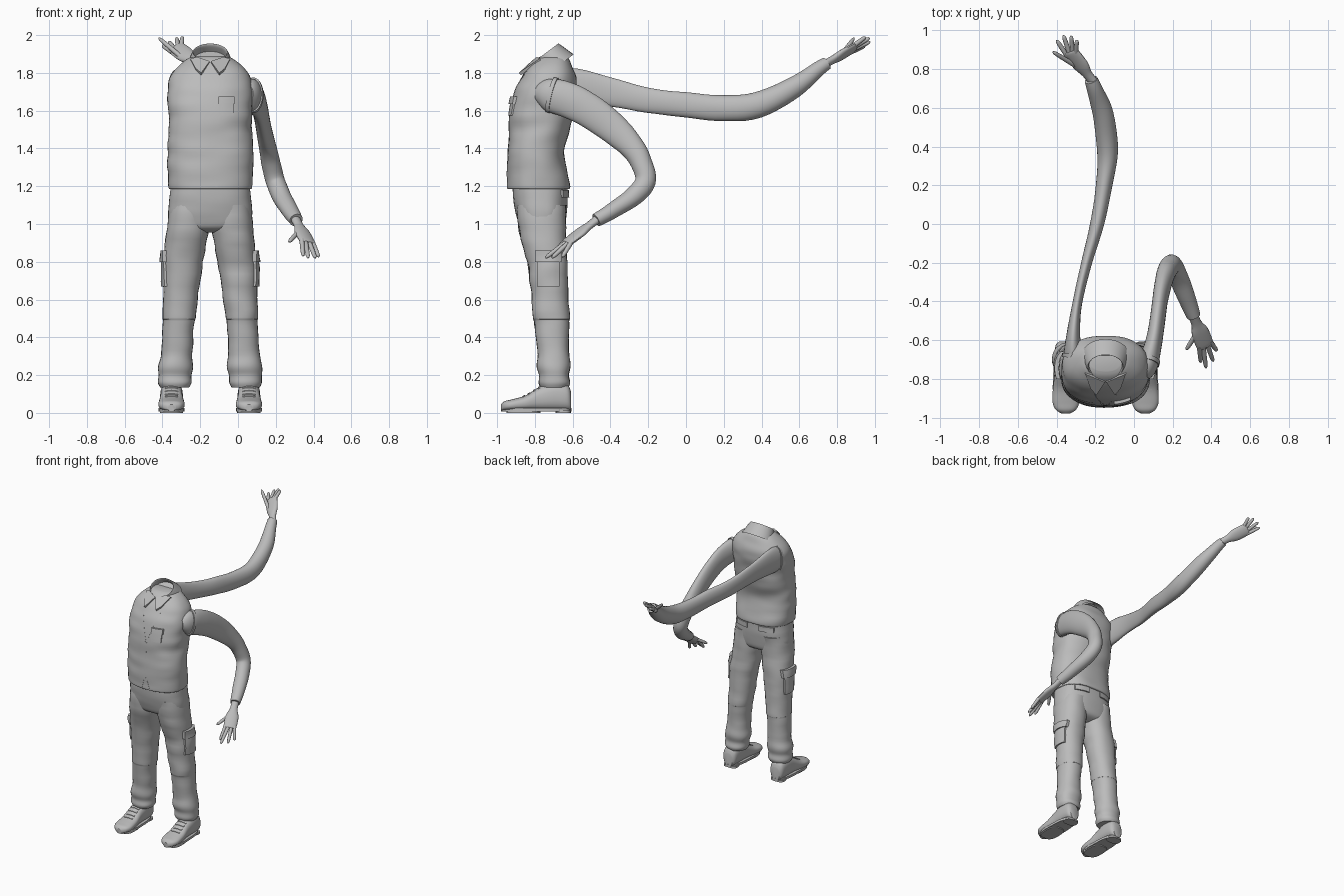
import bpy, bmesh, math
from mathutils import Vector, noise
from mathutils.bvhtree import BVHTree

if "Cube" in bpy.data.objects:
    bpy.data.objects.remove(bpy.data.objects["Cube"])

AX = -0.147  # body centre line
X, Y, Z = Vector((1, 0, 0)), Vector((0, 1, 0)), Vector((0, 0, 1))

grey = bpy.data.materials.new("plain grey")
grey.use_nodes = True
GREY = (0.5, 0.5, 0.5, 1)
grey.diffuse_color = GREY
grey.node_tree.nodes["Principled BSDF"].inputs["Base Color"].default_value = GREY


def finish(name, bm, angle=40):
    bmesh.ops.recalc_face_normals(bm, faces=bm.faces)
    mesh = bpy.data.meshes.new(name)
    bm.to_mesh(mesh)
    bm.free()
    mesh.materials.append(grey)
    ob = bpy.data.objects.new(name, mesh)
    bpy.context.collection.objects.link(ob)
    bpy.ops.object.select_all(action='DESELECT')
    ob.select_set(True)
    bpy.context.view_layer.objects.active = ob
    bpy.ops.object.shade_smooth_by_angle(angle=math.radians(angle))
    return ob


def spline(stations, steps):
    """Smooth curve through the stations."""
    pts = [Vector(s) for s in stations]
    out = []
    for i in range(len(pts) - 1):
        a, b, c, d = pts[max(i - 1, 0)], pts[i], pts[i + 1], pts[min(i + 2, len(pts) - 1)]
        for k in range(steps):
            t = k / steps
            out.append(b + (c - a) * (t / 2) + (a * 2 - b * 5 + c * 4 - d) * (t * t / 2)
                       + (b * 3 - a - c * 3 + d) * (t ** 3 / 2))
    return out + [pts[-1]]


def loft(name, stations, ref=X, normal=None, power=2.0, seg=28, steps=5, folds=0.0, caps=True):
    """Skin of oval rings; each station is x, y, z, half width, half depth."""
    st = spline(stations, steps)
    bm = bmesh.new()
    rings = []
    for i, s in enumerate(st):
        c = Vector(s[:3])
        n = normal or (Vector(st[min(i + 1, len(st) - 1)][:3]) - Vector(st[max(i - 1, 0)][:3])).normalized()
        u = (ref - n * ref.dot(n)).normalized()
        v = n.cross(u)
        ring = []
        for k in range(seg):
            a = math.tau * k / seg
            ca, sa = math.cos(a), math.sin(a)
            p = (u * math.copysign(abs(ca) ** (2 / power), ca) * s[3]
                 + v * math.copysign(abs(sa) ** (2 / power), sa) * s[4])
            q = c + p
            if folds:
                p *= 1 + folds * noise.noise(Vector((q.x * 7, q.y * 7, q.z * 15)))
            ring.append(bm.verts.new(c + p))
        rings.append(ring)
    for r, t in zip(rings, rings[1:]):
        for k in range(seg):
            bm.faces.new((r[k], r[(k + 1) % seg], t[(k + 1) % seg], t[k]))
    if caps:
        bm.faces.new(rings[0])
        bm.faces.new(rings[-1])
    return finish(name, bm)


def bvh(ob):
    return BVHTree.FromPolygons([v.co for v in ob.data.vertices], [p.vertices for p in ob.data.polygons])


def patch(name, tree, corners, way, thick=0.008, nx=6, ny=6):
    """Cloth plate laid on a surface: four corners thrown along a direction."""
    a, b, c, d = [Vector(p) for p in corners]
    bm = bmesh.new()
    grid = []
    for i in range(nx + 1):
        row = []
        for j in range(ny + 1):
            p = a.lerp(b, i / nx).lerp(d.lerp(c, i / nx), j / ny)
            hit = tree.ray_cast(p, way)[0] or tree.find_nearest(p)[0]
            row.append(bm.verts.new(hit + way * 0.004))
        grid.append(row)
    for i in range(nx):
        for j in range(ny):
            bm.faces.new((grid[i][j], grid[i + 1][j], grid[i + 1][j + 1], grid[i][j + 1]))
    top = bmesh.ops.extrude_face_region(bm, geom=bm.faces[:])["geom"]
    bmesh.ops.translate(bm, vec=way * -thick, verts=[g for g in top if isinstance(g, bmesh.types.BMVert)])
    return finish(name, bm, 30)


def front(x0, x1, z0, z1, y=-2):
    return [(x0, y, z0), (x1, y, z0), (x1, y, z1), (x0, y, z1)]


# vest
vest = loft("vest", [
    (AX, -.78, 1.185, .214, .160), (AX, -.78, 1.20, .222, .168), (AX, -.79, 1.30, .225, .157),
    (AX, -.793, 1.40, .226, .150), (AX, -.775, 1.50, .220, .162), (AX, -.766, 1.60, .224, .168),
    (AX, -.745, 1.70, .224, .163), (AX, -.728, 1.77, .214, .148), (AX, -.717, 1.83, .175, .118),
    (AX, -.705, 1.875, .120, .085), (AX, -.70, 1.89, .08, .06)],
    normal=Z, power=2.4, seg=48, folds=.035)
body = bvh(vest)

# vest details: lapels, front seam, chest pocket, back yoke
for s, side in ((-1, "right"), (1, "left")):
    patch(side + "_lapel", body, [(AX + s * .10, -2, 1.855), (AX + s * .085, -2, 1.855),
          (AX, -2, 1.565), (AX + s * .008, -2, 1.55)], Y, .005, 2, 14)
    patch(side + "_hem_edge", body, [(AX + s * .004, -2, 1.28), (AX + s * .012, -2, 1.28),
          (AX + s * .04, -2, 1.195), (AX + s * .025, -2, 1.195)], Y, .005, 2, 6)
patch("front_seam", body, front(AX - .004, AX + .004, 1.28, 1.56), Y, .004, 2, 12)
patch("chest_pocket", body, front(-.10, -.025, 1.575, 1.66), Y, .012)
patch("chest_pocket_flap", body, front(-.103, -.018, 1.635, 1.675), Y, .02)
patch("back_yoke_seam", body, front(AX - .15, AX + .15, 1.74, 1.748, 2), -Y, .004, 12, 2)

# shirt collar, leaning forward, with a hollow neck
tilt = Vector((0, -.6, .8))


def collar_ring(h, w, d):
    return (*(Vector((AX, -.735, 1.905)) + tilt * h), w, d)


loft("collar", [collar_ring(-.09, .125, .108), collar_ring(-.03, .106, .09), collar_ring(0, .095, .08),
                collar_ring(.004, .09, .076), collar_ring(-.01, .086, .072), collar_ring(-.05, .088, .075)],
     normal=tilt, caps=False)
loft("neck_base", [collar_ring(-.06, .09, .078), collar_ring(-.045, .09, .078)], normal=tilt, steps=1)
for s, side in ((-1, "right"), (1, "left")):
    bm = bmesh.new()
    leaf = [(.003, -.818, 1.862), (.048, -.885, 1.80), (.078, -.85, 1.825), (.105, -.775, 1.875), (.07, -.79, 1.885)]
    face = bm.faces.new([bm.verts.new((AX + s * x, y, z)) for x, y, z in leaf])
    top = bmesh.ops.extrude_face_region(bm, geom=[face])["geom"]
    bmesh.ops.translate(bm, vec=(0, .012, -.012), verts=[g for g in top if isinstance(g, bmesh.types.BMVert)])
    finish(side + "_collar_leaf", bm, 30)

# trousers seat
seat = loft("trousers_seat", [
    (AX, -.772, 1.22, .206, .146), (AX, -.770, 1.12, .219, .143), (AX, -.765, 1.04, .222, .132),
    (AX, -.762, .98, .205, .112), (AX, -.76, .955, .12, .06)], normal=Z, power=2.5, seg=40, folds=.02)
seat_tree = bvh(seat)

for s, side in ((-1, "right"), (1, "left")):
    # trouser leg with knee seam and bunched hem
    leg = loft(side + "_trouser_leg", [
        (AX + s * .108, -.765, 1.10, .105, .132), (AX + s * .122, -.76, .95, .112, .122),
        (AX + s * .142, -.735, .80, .104, .106), (AX + s * .156, -.722, .64, .094, .098),
        (AX + s * .167, -.713, .505, .087, .097), (AX + s * .168, -.713, .485, .083, .092),
        (AX + s * .177, -.703, .33, .082, .083), (AX + s * .182, -.70, .25, .091, .088),
        (AX + s * .187, -.698, .20, .086, .079), (AX + s * .188, -.697, .16, .087, .083),
        (AX + s * .188, -.697, .135, .076, .074)], normal=Z, power=2.2, folds=.07)
    tree = bvh(leg)

    # cargo pocket, its flap and the rear pocket flap
    def out(y0, y1, z0, z1):
        x = AX + s
        return [(x, y0, z0), (x, y1, z0), (x, y1, z1), (x, y0, z1)]
    patch(side + "_cargo_pocket", tree, out(-.79, -.67, .67, .83), X * -s, .016)
    patch(side + "_cargo_flap", tree, out(-.80, -.66, .80, .86), X * -s, .025)
    patch(side + "_rear_flap", seat_tree,
          front(AX + s * .05, AX + s * .16, 1.14, 1.18, 2), -Y, .014)

    # shoe upper
    sx = AX + s * .205
    shoe = loft(side + "_shoe", [(sx, y, (t + .012) / 2, w, (t - .012) / 2) for y, t, w in (
        (-.608, .11, .035), (-.63, .15, .054), (-.70, .165, .060), (-.78, .135, .060),
        (-.85, .092, .067), (-.92, .072, .069), (-.96, .062, .052), (-.979, .045, .022))],
        normal=-Y, power=2.5)

    # sole and heel
    bm = bmesh.new()
    rim = []
    for k in range(28):
        a = math.tau * k / 28
        y = -.792 + .187 * math.copysign(abs(math.cos(a)) ** .8, math.cos(a))
        rim.append(bm.verts.new((sx + math.sin(a) * (.066 + .08 * max(0, -.792 - y) * math.sin(a) ** 2), y, .008)))
    top = bmesh.ops.extrude_face_region(bm, geom=[bm.faces.new(rim)])["geom"]
    bmesh.ops.translate(bm, vec=(0, 0, .018), verts=[g for g in top if isinstance(g, bmesh.types.BMVert)])
    finish(side + "_sole", bm)
    for part, y, w, d in (("heel", -.65, .055, .04), ("front_tread", -.86, .062, .09)):
        loft(f"{side}_{part}", [(sx, y, 0, w, d), (sx, y, .014, w, d)], normal=Z, power=3, steps=1)

    # laces
    shoe_tree = bvh(shoe)
    for k in range(4):
        y, t = -.865 + k * .027, .012
        patch(f"{side}_lace_{k + 1}", shoe_tree, [(sx - .035, y, 1), (sx + .035, y, 1),
              (sx + .035, y + t, 1), (sx - .035, y + t, 1)], -Z, .008, 6, 1)

# sleeves: the right one stretched far back, the left one bent
loft("right_sleeve", [
    (-.29, -.76, 1.71, .05, .07), (-.312, -.68, 1.72, .05, .095), (-.314, -.58, 1.725, .036, .098),
    (-.293, -.41, 1.70, .025, .076), (-.245, -.20, 1.655, .028, .066), (-.19, 0, 1.63, .036, .066),
    (-.155, .20, 1.613, .042, .069), (-.137, .38, 1.63, .054, .068), (-.16, .57, 1.722, .054, .056),
    (-.205, .70, 1.82, .040, .040), (-.222, .745, 1.85, .034, .034)], folds=.04)
loft("left_sleeve", [
    (.045, -.78, 1.69, .04, .05), (.07, -.73, 1.685, .052, .085), (.10, -.62, 1.655, .044, .093),
    (.118, -.52, 1.605, .040, .09), (.137, -.38, 1.50, .040, .08), (.157, -.285, 1.405, .046, .066),
    (.175, -.235, 1.32, .05, .056), (.198, -.215, 1.225, .05, .054), (.232, -.28, 1.145, .05, .05),
    (.275, -.39, 1.07, .045, .042), (.308, -.475, 1.02, .036, .036)], folds=.04)

# armhole edges
loft("right_armhole", [(-.318, -.69, 1.72, .054, .100), (-.317, -.67, 1.72, .054, .103)], steps=1)
loft("left_armhole", [(.078, -.72, 1.685, .054, .094), (.083, -.70, 1.68, .054, .096)], steps=1)


def hand(side, wrist, knuckles, thumb, tips):
    w, k = Vector(wrist), Vector(knuckles)
    tips = [Vector(t) for t in tips]
    reach = (k - w).normalized()
    across = tips[0] - tips[-1]
    across = (across - reach * across.dot(reach)).normalized()
    mid = w.lerp(k, .5)
    loft(side + "_palm", [(*(w - reach * .03), .027, .022), (*w.lerp(k, .15), .028, .02),
                          (*mid, .046, .021), (*k, .046, .017), (*(k + reach * .012), .036, .008)], ref=across, seg=20)
    roots = [k + across * (.033 - .022 * i) for i in range(4)] + [mid + across * .025]
    names = ("index_finger", "middle_finger", "ring_finger", "little_finger", "thumb")
    for name, a, b in zip(names, roots, tips + [Vector(thumb)]):
        d = (b - a).normalized()
        loft(f"{side}_{name}", [(*(a - d * .01), .013, .013), (*a.lerp(b, .5), .012, .012),
                                (*a.lerp(b, .88), .010, .010), (*b, .003, .003)],
             ref=across.cross(reach), seg=12, steps=3)


hand("right", (-.226, .755, 1.857), (-.325, .885, 1.93), (-.42, .89, 1.985),
     [(-.40, .95, 1.945), (-.365, .975, 1.965), (-.325, .972, 1.985), (-.295, .95, 1.99)])
hand("left", (.315, -.495, 1.005), (.367, -.625, .905), (.27, -.65, .905),
     [(.345, -.715, .83), (.372, -.745, .82), (.41, -.71, .82), (.428, -.655, .825)])
